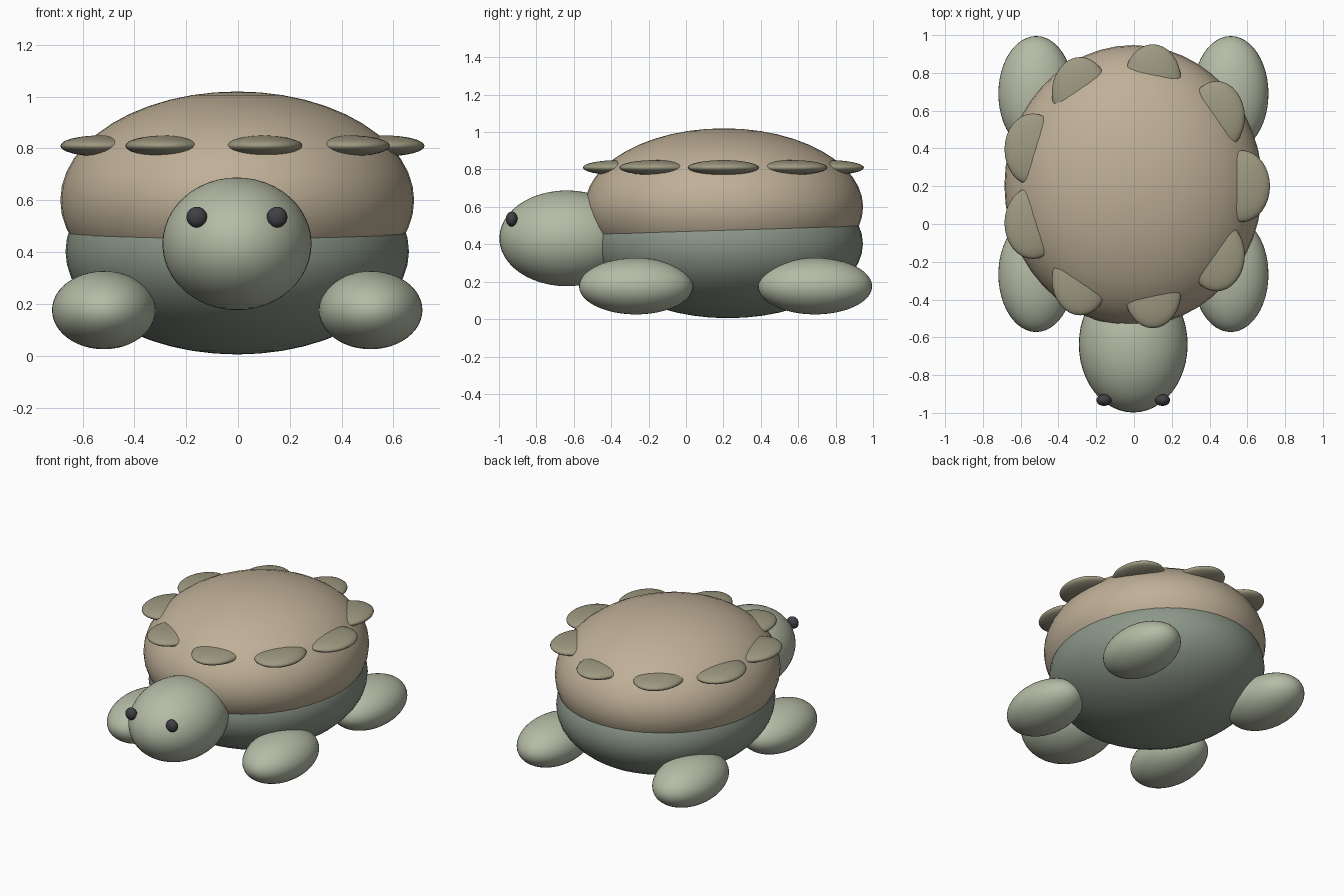
import bpy
from math import radians, cos, sin

if "Cube" in bpy.data.objects:
    bpy.data.objects.remove(bpy.data.objects["Cube"])


def material(name, rgb):
    m = bpy.data.materials.new(name)
    m.diffuse_color = (*rgb, 1)
    m.use_nodes = True
    m.node_tree.nodes["Principled BSDF"].inputs["Base Color"].default_value = m.diffuse_color
    return m


def ellipsoid(name, centre, radii, mat, segments=48, rings=24):
    bpy.ops.mesh.primitive_uv_sphere_add(segments=segments, ring_count=rings, radius=1, location=centre)
    ob = bpy.context.object
    ob.name = name
    ob.scale = radii
    bpy.ops.object.transform_apply(location=False, rotation=False, scale=True)
    bpy.ops.object.shade_smooth()
    ob.data.materials.append(mat)
    return ob


shell_tan = material("shell_tan", (0.52, 0.43, 0.31))
scute_olive = material("scute_olive", (0.34, 0.32, 0.22))
belly_green = material("belly_green", (0.26, 0.31, 0.25))
skin_green = material("skin_green", (0.46, 0.50, 0.38))
eye_dark = material("eye_dark", (0.05, 0.05, 0.06))

# Body: belly below, shell dome above
ellipsoid("belly", (-0.003, 0.224, 0.403), (0.663, 0.722, 0.398), belly_green)
ellipsoid("shell", (-0.003, 0.203, 0.60), (0.683, 0.744, 0.42), shell_tan)

# Ring of nine flattened scutes around the shell
for i in range(9):
    a = radians(40 * i)
    ellipsoid(f"scute_{i + 1}", (0.57 * cos(a), 0.2 + 0.57 * sin(a), 0.81),
              (0.15, 0.19, 0.04), scute_olive, 32, 16)

# Head
ellipsoid("head", (-0.004, -0.638, 0.432), (0.288, 0.36, 0.256), skin_green)

# Eyes and legs, left and right
for side, s in (("left", -1), ("right", 1)):
    ellipsoid(f"{side}_eye", (-0.004 + s * 0.155, -0.932, 0.535), (0.04, 0.031, 0.04), eye_dark, 24, 12)
    for end, y in (("front", -0.267), ("back", 0.69)):
        ellipsoid(f"{end}_{side}_leg", (-0.003 + s * 0.515, y, 0.176), (0.2, 0.305, 0.151), skin_green)
